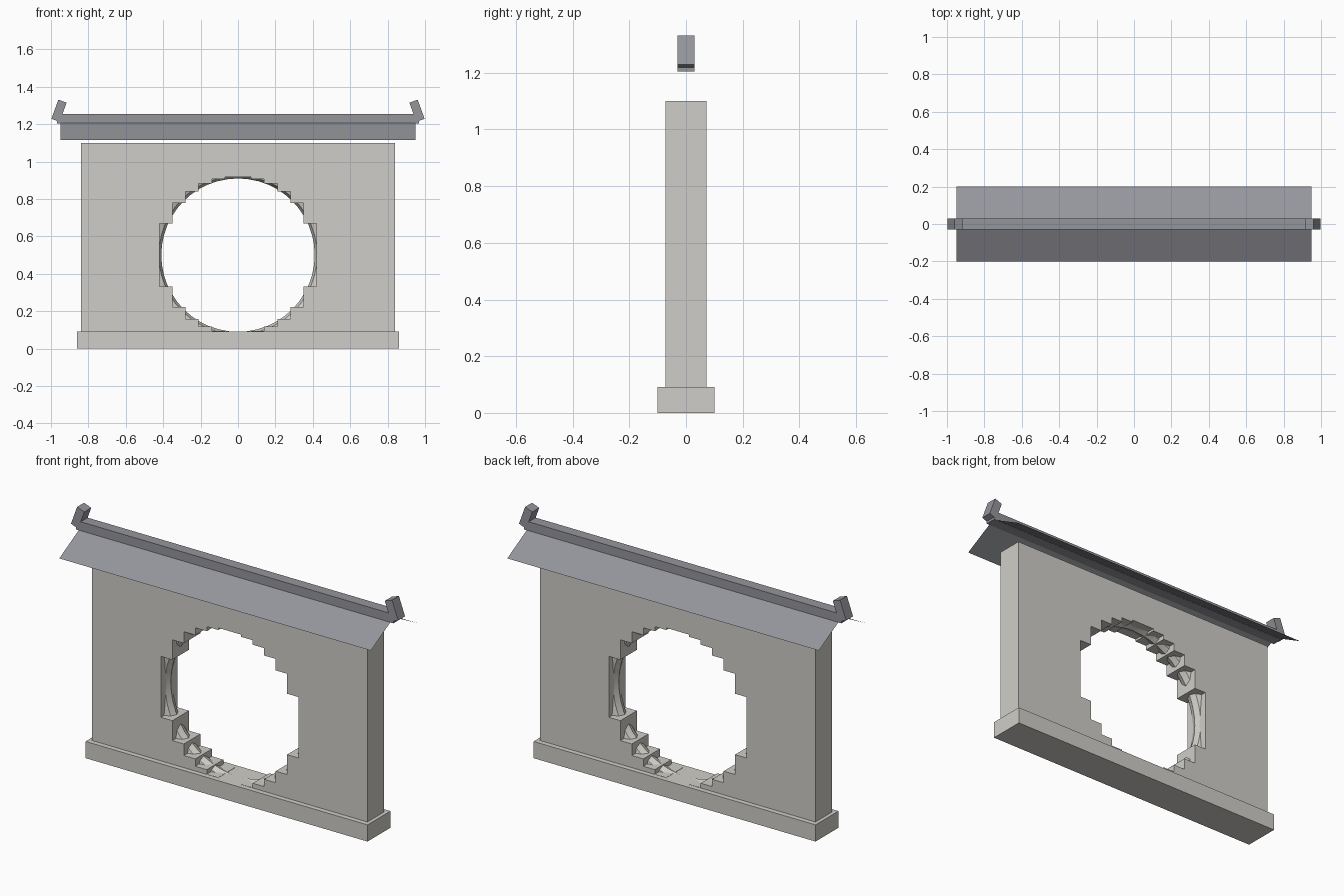
import bpy, bmesh, math

cube = bpy.data.objects.get("Cube")
if cube:
    bpy.data.objects.remove(cube, do_unlink=True)


def make_material(name, rgb):
    mat = bpy.data.materials.new(name)
    mat.use_nodes = True
    mat.diffuse_color = (*rgb, 1)
    mat.node_tree.nodes["Principled BSDF"].inputs["Base Color"].default_value = (*rgb, 1)
    return mat


plaster = make_material("pale plaster", (0.63, 0.615, 0.58))
slate = make_material("slate grey", (0.30, 0.305, 0.33))


def add_mesh(name, bm, mat):
    mesh = bpy.data.meshes.new(name)
    bm.to_mesh(mesh)
    bm.free()
    mesh.materials.append(mat)
    obj = bpy.data.objects.new(name, mesh)
    bpy.context.collection.objects.link(obj)
    return obj


def add_box(name, size, location, mat, tilt=0):
    bm = bmesh.new()
    bmesh.ops.create_cube(bm, size=1)
    bmesh.ops.scale(bm, vec=size, verts=bm.verts)
    obj = add_mesh(name, bm, mat)
    obj.location = location
    obj.rotation_euler.y = tilt
    return obj


# Plinth
add_box("plinth", (1.72, 0.2, 0.092), (0, 0, 0.046), plaster)

# Wall with a stepped round opening: half profile, extruded and mirrored
radius, centre_z, steps = 0.42, 0.5, 6
half_depth, wall_bottom, wall_top = 0.072, 0.05, 1.1
width = radius / steps
upper = []
for i in range(steps):
    rise = math.sqrt(radius ** 2 - ((i + 0.5) * width) ** 2)
    upper += [(i * width, rise), ((i + 1) * width, rise)]
opening = [(x, centre_z + h) for x, h in upper]
opening += [(x, centre_z - h) for x, h in reversed(upper)]
outline = opening + [(0, wall_bottom), (0.84, wall_bottom), (0.84, wall_top), (0, wall_top)]

bm = bmesh.new()
face = bm.faces.new([bm.verts.new((x, -half_depth, z)) for x, z in outline])
extruded = bmesh.ops.extrude_face_region(bm, geom=[face], use_keep_orig=True)
moved = [v for v in extruded["geom"] if isinstance(v, bmesh.types.BMVert)]
bmesh.ops.translate(bm, vec=(0, 2 * half_depth, 0), verts=moved)
bmesh.ops.recalc_face_normals(bm, faces=bm.faces)
seam = [f for f in bm.faces if all(abs(v.co.x) < 1e-5 for v in f.verts)]
bmesh.ops.delete(bm, geom=seam, context="FACES")
wall = add_mesh("wall", bm, plaster)
wall.modifiers.new("mirror", "MIRROR")

# Rounded ring lining the opening
bpy.ops.mesh.primitive_torus_add(
    major_segments=48, minor_segments=8, major_radius=0.455, minor_radius=0.045,
    location=(0, 0, centre_z), rotation=(math.pi / 2, 0, 0))
ring = bpy.context.object
ring.name = "opening_ring"
ring.data.materials.append(plaster)
bpy.ops.object.shade_smooth_by_angle(angle=math.radians(30))

# Thin pitched roof
bm = bmesh.new()
rows = [[bm.verts.new((x, y, z)) for x in (-0.95, 0.95)]
        for y, z in ((-0.2, 1.115), (0, 1.222), (0.2, 1.115))]
for low, high in zip(rows, rows[1:]):
    bm.faces.new((low[0], low[1], high[1], high[0]))
add_mesh("roof", bm, slate)

# Ridge beam and upturned end horns
add_box("ridge_beam", (1.936, 0.06, 0.05), (0, 0, 1.23), slate)
for side, label in ((1, "left"), (-1, "right")):
    add_box(f"{label}_ridge_horn", (0.047, 0.06, 0.109), (side * 0.957, 0, 1.272),
            slate, tilt=-side * math.radians(20))
